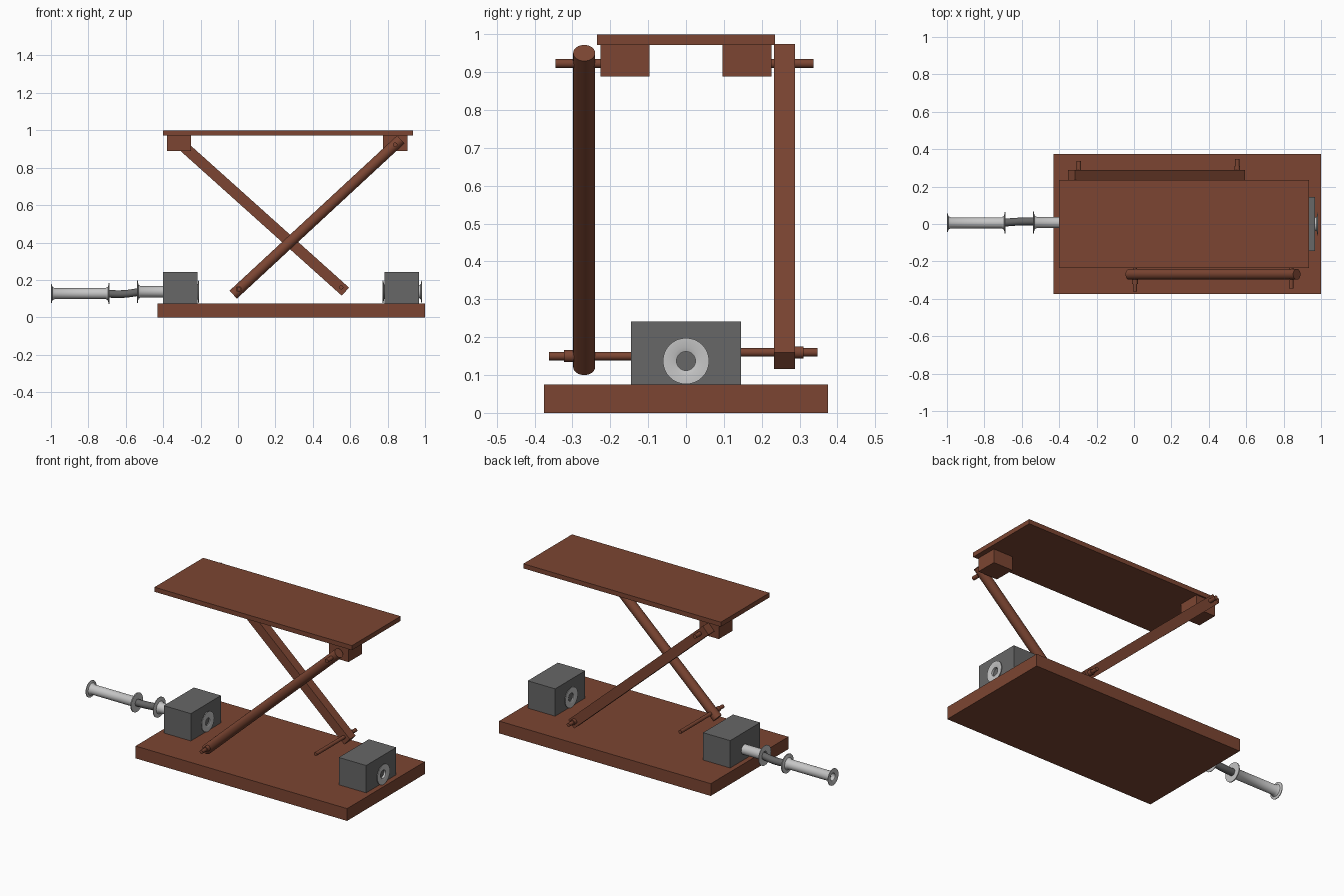
import bpy, bmesh, math
from mathutils import Vector, Matrix

if "Cube" in bpy.data.objects:
    bpy.data.objects.remove(bpy.data.objects["Cube"])


def material(name, rgb):
    m = bpy.data.materials.new(name)
    m.diffuse_color = (*rgb, 1)
    m.use_nodes = True
    m.node_tree.nodes["Principled BSDF"].inputs["Base Color"].default_value = m.diffuse_color
    return m


BROWN = material("rust brown", (0.20, 0.06, 0.032))
GREY = material("dark grey", (0.135, 0.135, 0.135))
LIGHT = material("light grey", (0.56, 0.56, 0.56))


def finish(name, bm, mat, smooth=False):
    bmesh.ops.recalc_face_normals(bm, faces=bm.faces)
    me = bpy.data.meshes.new(name)
    bm.to_mesh(me)
    bm.free()
    me.materials.append(mat)
    ob = bpy.data.objects.new(name, me)
    bpy.context.collection.objects.link(ob)
    if smooth:
        bpy.ops.object.select_all(action='DESELECT')
        ob.select_set(True)
        bpy.context.view_layer.objects.active = ob
        bpy.ops.object.shade_smooth_by_angle(angle=math.radians(35))
    return ob


def box(name, x, y, z, mat):
    """Box from three (min, max) ranges."""
    bm = bmesh.new()
    bmesh.ops.create_cube(bm, size=1)
    for v in bm.verts:
        v.co = Vector([(a + b) / 2 + c * (b - a) for (a, b), c in zip((x, y, z), v.co)])
    return finish(name, bm, mat)


def rod(name, p, q, r, mat, segs=24):
    """Round bar between two points."""
    p, q = Vector(p), Vector(q)
    bm = bmesh.new()
    rot = (q - p).to_track_quat('Z', 'Y').to_matrix().to_4x4()
    bmesh.ops.create_cone(bm, cap_ends=True, segments=segs, radius1=r, radius2=r,
                          depth=(q - p).length, matrix=Matrix.Translation((p + q) / 2) @ rot)
    return finish(name, bm, mat, True)


def lathe_x(name, profile, cy, cz, mat, segs=32):
    """Turn an (x, radius) profile around an axis along x."""
    bm = bmesh.new()
    rings = []
    for x, r in profile:
        if r == 0:
            rings.append([bm.verts.new((x, cy, cz))] * segs)
        else:
            rings.append([bm.verts.new((x, cy + r * math.cos(2 * math.pi * i / segs),
                                        cz + r * math.sin(2 * math.pi * i / segs)))
                          for i in range(segs)])
    for a, b in zip(rings, rings[1:]):
        for i in range(segs):
            j = (i + 1) % segs
            bm.faces.new(list(dict.fromkeys((a[i], a[j], b[j], b[i]))))
    return finish(name, bm, mat, True)


def spool(name, x0, x1, cy, cz, tube, flange):
    """Tube with flared thin end flanges and recessed bores."""
    bore = tube * 0.78
    half = [(0.03, 0), (0.03, bore), (0.004, bore), (0, tube * 1.15), (0, flange),
            (0.004, flange), (0.008, tube * 1.25), (0.02, tube)]
    left = [(x0 + d, r) for d, r in half]
    right = [(x1 - d, r) for d, r in reversed(half)]
    return lathe_x(name, left + right, cy, cz, LIGHT)


# base, table top and the two hanger blocks
box("base_plate", (-0.43, 1.0), (-0.375, 0.375), (0, 0.075), BROWN)
box("table_top", (-0.40, 0.935), (-0.235, 0.235), (0.972, 1.0), BROWN)
box("front_hanger_block", (0.775, 0.905), (-0.226, -0.097), (0.888, 0.973), BROWN)
box("back_hanger_block", (-0.38, -0.25), (0.096, 0.226), (0.888, 0.973), BROWN)

# scissor arms: round one in front, square one behind
a = math.radians(42.8)
dx, dz = 0.6105 * math.cos(a), 0.6105 * math.sin(a)
rod("front_scissor_arm", (0.4225 - dx, -0.269, 0.536 - dz),
    (0.4225 + dx, -0.269, 0.536 + dz), 0.029, BROWN, 32)
arm = box("back_scissor_arm", (-0.6105, 0.6105), (-0.028, 0.028), (-0.029, 0.029), BROWN)
arm.location = (0.12, 0.26, 0.545)
arm.rotation_euler = (0, math.radians(41.9), 0)

# pivot pins and collars
rod("front_top_pin", (0.84, -0.345, 0.923), (0.84, -0.2, 0.923), 0.012, BROWN)
rod("back_top_pin", (-0.295, 0.2, 0.923), (-0.295, 0.337, 0.923), 0.012, BROWN)
rod("front_bottom_pin", (0.005, -0.362, 0.15), (0.005, 0.05, 0.15), 0.011, BROWN)
rod("back_bottom_pin", (0.552, -0.04, 0.16), (0.552, 0.348, 0.16), 0.011, BROWN)
rod("front_pin_collar", (0.005, -0.322, 0.15), (0.005, -0.296, 0.15), 0.016, BROWN)
rod("back_pin_collar", (0.552, 0.286, 0.16), (0.552, 0.31, 0.16), 0.016, BROWN)

# bearing blocks on the base
box("left_bearing_block", (-0.40, -0.217), (-0.145, 0.145), (0.075, 0.242), GREY)
box("right_bearing_block", (0.783, 0.968), (-0.145, 0.145), (0.075, 0.242), GREY)

# flanged sleeves through the blocks and the handle
spool("left_sleeve", -0.54, -0.208, 0.008, 0.137, 0.03, 0.06)
spool("right_sleeve", 0.773, 0.985, 0.0, 0.137, 0.032, 0.061)
spool("handle_grip", -1.0, -0.688, 0.006, 0.127, 0.029, 0.05)
lathe_x("grip_collar", [(-0.692, 0), (-0.692, 0.057), (-0.686, 0.057), (-0.686, 0)],
        0.006, 0.127, LIGHT)

# bent crank link between the grip and the sleeve
cu = bpy.data.curves.new("crank_link", 'CURVE')
cu.dimensions = '3D'
cu.bevel_depth = 0.021
cu.bevel_resolution = 5
cu.use_fill_caps = True
sp = cu.splines.new('BEZIER')
path = [(-0.71, 0.006, 0.126), (-0.61, 0.013, 0.125), (-0.52, 0.014, 0.137)]
sp.bezier_points.add(len(path) - 1)
for b, co in zip(sp.bezier_points, path):
    b.co = co
    b.handle_left_type = b.handle_right_type = 'AUTO'
cu.materials.append(GREY)
bpy.context.collection.objects.link(bpy.data.objects.new("crank_link", cu))
